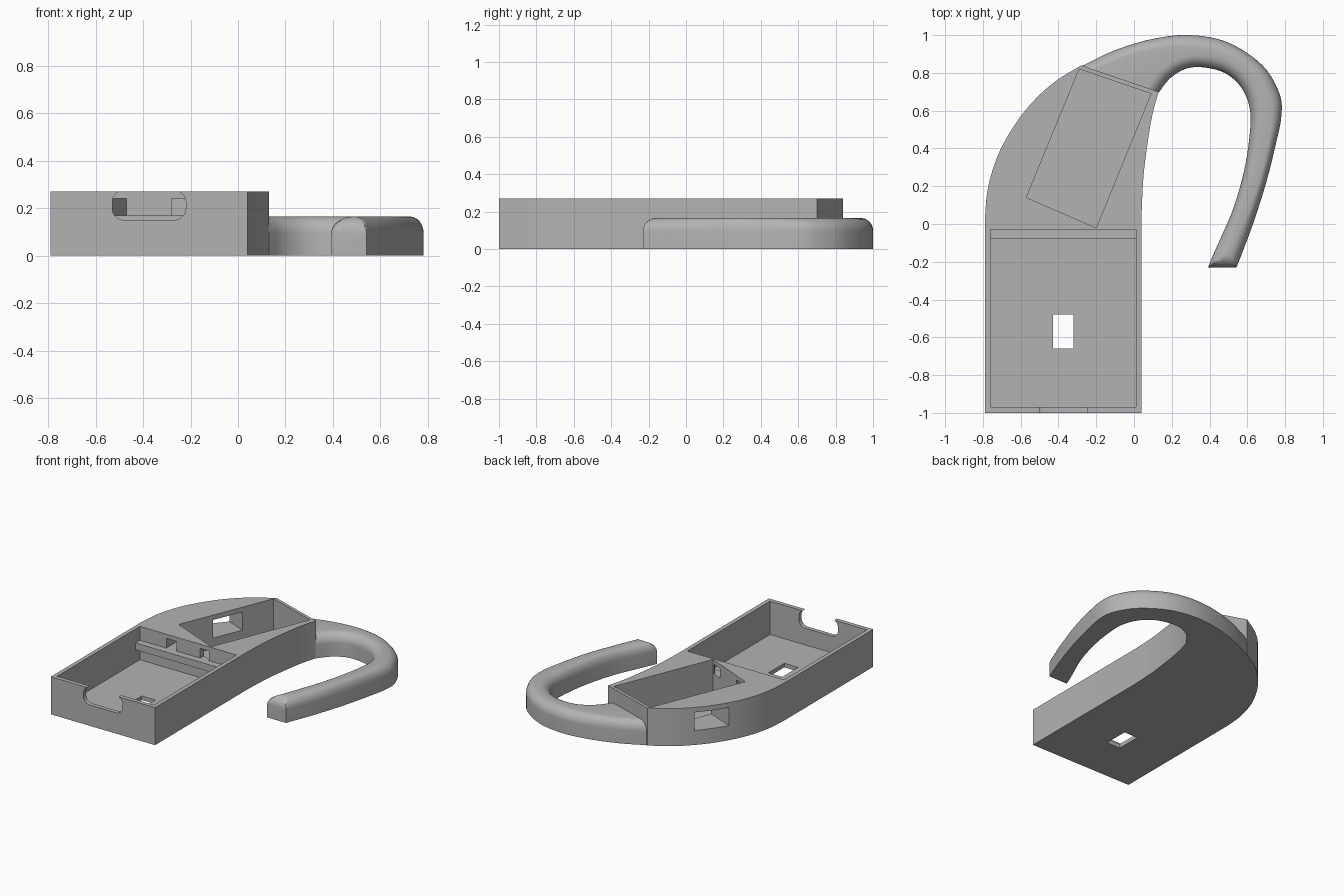
import bpy, bmesh, math
from mathutils import Vector

if "Cube" in bpy.data.objects:
    bpy.data.objects.remove(bpy.data.objects["Cube"], do_unlink=True)

grey = bpy.data.materials.new("plain_grey")
grey.use_nodes = True
grey.diffuse_color = (0.45, 0.45, 0.45, 1)
grey.node_tree.nodes["Principled BSDF"].inputs["Base Color"].default_value = (0.45, 0.45, 0.45, 1)


def finish(name, bm):
    bmesh.ops.recalc_face_normals(bm, faces=bm.faces)
    mesh = bpy.data.meshes.new(name)
    bm.to_mesh(mesh)
    bm.free()
    mesh.materials.append(grey)
    ob = bpy.data.objects.new(name, mesh)
    bpy.context.collection.objects.link(ob)
    return ob


def prism(name, points, direction):
    """Extrude a closed outline of 3D points along a direction."""
    bm = bmesh.new()
    face = bm.faces.new([bm.verts.new(p) for p in points])
    ext = bmesh.ops.extrude_face_region(bm, geom=[face])
    moved = [v for v in ext["geom"] if isinstance(v, bmesh.types.BMVert)]
    bmesh.ops.translate(bm, verts=moved, vec=direction)
    return finish(name, bm)


def flat_prism(name, outline, z0, z1):
    return prism(name, [(x, y, z0) for x, y in outline], (0, 0, z1 - z0))


def box(name, x0, x1, y0, y1, z0, z1):
    return flat_prism(name, [(x0, y0), (x1, y0), (x1, y1), (x0, y1)], z0, z1)


def spline(points, steps=6):
    """Smooth curve through the given points."""
    p = [Vector(q) for q in points]
    p = [2 * p[0] - p[1]] + p + [2 * p[-1] - p[-2]]
    out = []
    for a, b, c, d in zip(p, p[1:], p[2:], p[3:]):
        for i in range(steps):
            t = i / steps
            out.append(0.5 * (2 * b + (c - a) * t + (2 * a - 5 * b + 4 * c - d) * t * t
                              + (3 * b - a - 3 * c + d) * t ** 3))
    return out + [p[-2]]


def activate(ob):
    bpy.ops.object.select_all(action='DESELECT')
    ob.select_set(True)
    bpy.context.view_layer.objects.active = ob


def cut(target, cutter):
    mod = target.modifiers.new("cut", 'BOOLEAN')
    mod.operation = 'DIFFERENCE'
    mod.solver = 'EXACT'
    mod.object = cutter
    activate(target)
    bpy.ops.object.modifier_apply(modifier=mod.name)
    bpy.data.objects.remove(cutter, do_unlink=True)


# Body: straight case that sweeps round into a slanted end
TOP = 0.27
inner_side = spline([(0.04, 0.05), (0.05, 0.25), (0.075, 0.45), (0.1, 0.59), (0.13, 0.70)])
outer_side = spline([(-0.28, 0.84), (-0.43, 0.745), (-0.56, 0.62), (-0.66, 0.48),
                     (-0.73, 0.34), (-0.775, 0.18), (-0.79, 0.02)])
body = flat_prism("body", [(-0.79, -1), (0.04, -1)] + inner_side + outer_side, 0, TOP)

# Main tray, floor hole and slanted compartment
cut(body, box("tray_cutter", -0.76, 0.01, -0.97, -0.03, 0.03, 0.4))
cut(body, box("hole_cutter", -0.43, -0.32, -0.66, -0.48, -0.1, 0.1))
bay = [Vector(p) for p in [(-0.57, 0.14), (-0.20, -0.02), (0.09, 0.69), (-0.29, 0.82)]]
cut(body, flat_prism("bay_cutter", bay, 0.03, 0.4))

# Side window from the compartment through the curved wall
edge = bay[3] - bay[0]
out = Vector((-edge.y, edge.x)).normalized()
a, b = bay[0] + edge * 0.36, bay[0] + edge * 0.67
cut(body, flat_prism("window_cutter", [a - out * 0.05, b - out * 0.05, b + out * 0.4, a + out * 0.4],
                     0.105, 0.235))

# Two small passages between tray and compartment
for x0, x1 in ((-0.55, -0.47), (-0.28, -0.21)):
    cut(body, box("passage_cutter", x0, x1, -0.06, 0.15, 0.17, 0.24))

# Rounded slot in the front wall
slot = []
for i, (cx, cz) in enumerate([(-0.27, 0.225), (-0.48, 0.225), (-0.48, 0.2), (-0.27, 0.2)]):
    for k in range(9):
        ang = math.radians(90 * i + 90 * k / 8)
        slot.append((cx + 0.05 * math.cos(ang), -1.1, cz + 0.05 * math.sin(ang)))
cut(body, prism("slot_cutter", slot, (0, 0.2, 0)))

# Ledge along the back of the tray
ledge = box("ledge", -0.77, 0.02, -0.08, -0.02, 0.12, 0.17)

# Hook: flat underside, rounded upper edges, rounded tip
R, H = 0.07, 0.165
hook_outer = spline([(-0.28, 0.835), (-0.1, 0.92), (0.1, 0.98), (0.3, 1.0), (0.5, 0.96), (0.68, 0.84),
                     (0.77, 0.69), (0.78, 0.57), (0.75, 0.42), (0.7, 0.22), (0.63, 0), (0.57, -0.16)])
hook_inner = spline([(0.13, 0.695), (0.19, 0.77), (0.27, 0.82), (0.36, 0.83), (0.48, 0.80), (0.57, 0.72),
                     (0.615, 0.6), (0.61, 0.45), (0.58, 0.27), (0.525, 0.08), (0.465, -0.06), (0.42, -0.16)])
rows = [(o, i, H) for o, i in zip(hook_outer, hook_inner)]
o, i, _ = rows[-1]
for k in range(1, 9):
    ang = math.pi / 2 * k / 8
    step = Vector((-0.4, -1)) * R * math.sin(ang)
    rows.append((o + step, i + step, H - R + R * math.cos(ang)))

bm = bmesh.new()
rings = []
for o, i, top in rows:
    across = (i - o).normalized()
    width = (i - o).length
    r = min(R, width * 0.48)
    half = [(0, 0)] + [(r - r * math.cos(t), H - R + R * math.sin(t))
                       for t in (math.pi / 2 * k / 8 for k in range(9))]
    section = half + [(width - d, z) for d, z in reversed(half)]
    rings.append([bm.verts.new((*(o + across * d), min(z, top))) for d, z in section])
for p, q in zip(rings, rings[1:]):
    for k in range(len(p)):
        n = (k + 1) % len(p)
        bm.faces.new((p[k], p[n], q[n], q[k]))
bm.faces.new(rings[0])
bm.faces.new(rings[-1])
hook = finish("hook", bm)

for ob in (body, ledge, hook):
    activate(ob)
    bpy.ops.object.shade_smooth_by_angle(angle=math.radians(30))
